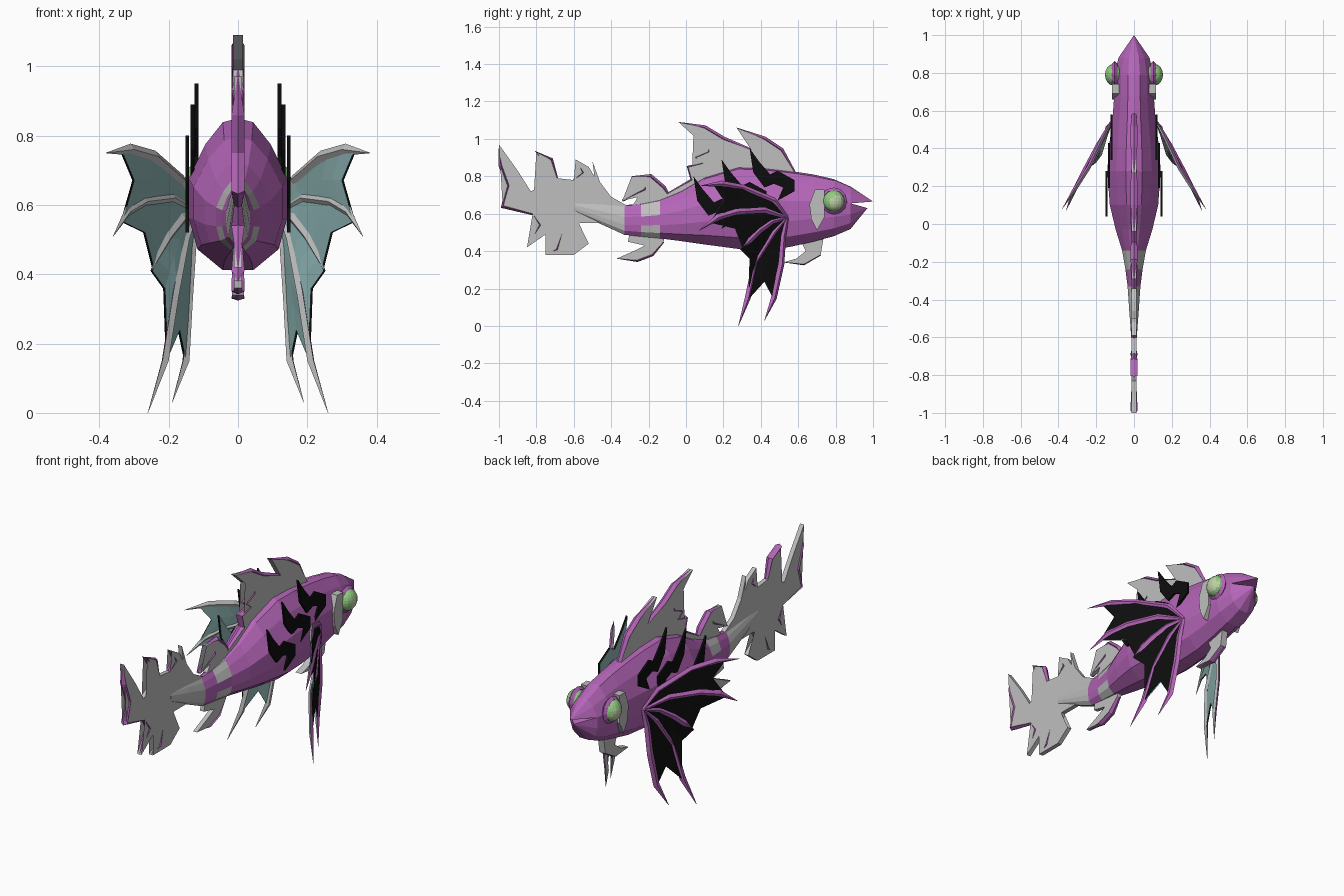
import bpy, bmesh, math
from mathutils import Vector

cube = bpy.data.objects.get("Cube")
if cube:
    bpy.data.objects.remove(cube, do_unlink=True)


def material(name, rgb):
    m = bpy.data.materials.new(name)
    m.use_nodes = True
    m.diffuse_color = (*rgb, 1)
    m.node_tree.nodes["Principled BSDF"].inputs["Base Color"].default_value = (*rgb, 1)
    return m


purple = material("purple", (.46, .13, .48))
grey = material("light grey", (.52, .52, .52))
black = material("black", (.004, .004, .004))
teal = material("teal", (.27, .46, .46))
green = material("eye green", (.28, .60, .22))
pale = material("eye pale green", (.52, .64, .38))


def finish(name, bm, mats, recalc=True, rule=None):
    """Turn a bmesh into an object, choosing face colours with a rule."""
    if recalc:
        bmesh.ops.recalc_face_normals(bm, faces=bm.faces)
    bm.normal_update()
    if rule:
        for f in bm.faces:
            f.material_index = rule(f)
    mesh = bpy.data.meshes.new(name)
    bm.to_mesh(mesh)
    bm.free()
    for m in mats:
        mesh.materials.append(m)
    ob = bpy.data.objects.new(name, mesh)
    bpy.context.scene.collection.objects.link(ob)
    return ob


def plate(name, outline, x0, x1, mats, rule=None):
    """Flat plate from a side outline in hundredths (y, z)."""
    bm = bmesh.new()
    a, b = [[bm.verts.new((x, y / 100, z / 100)) for y, z in outline] for x in (x0, x1)]
    caps = [bm.faces.new(a), bm.faces.new(b)]
    n = len(a)
    for i in range(n):
        j = (i + 1) % n
        bm.faces.new((a[i], a[j], b[j], b[i]))
    bmesh.ops.triangulate(bm, faces=caps)
    return finish(name, bm, mats, rule=rule)


def rib(name, path, r, depth, n, mats):
    """Tapered diamond-section spine; first colour on the side facing n."""
    bm = bmesh.new()
    rings = []
    last = len(path) - 1
    for i, p in enumerate(path):
        t = (path[min(i + 1, last)] - path[max(i - 1, 0)]).normalized()
        side = t.cross(n).normalized()
        k = .06 if i == last else (.6 if i == 0 else 1)
        rings.append([bm.verts.new(p + d * k) for d in
                      (side * r, n * depth, -side * r, -n * depth)])
    for a, b in zip(rings, rings[1:]):
        for i in range(4):
            j = (i + 1) % 4
            bm.faces.new((a[i], a[j], b[j], b[i]))
    bm.faces.new(rings[0])
    bm.faces.new(rings[-1])
    finish(name, bm, mats, rule=lambda f: 0 if f.normal.dot(n) > 0 else len(mats) - 1)


def rim(name, pts, r=.013):
    path = [Vector((0, y / 100, z / 100)) for y, z in pts]
    rib(name, path, r, .019, Vector((1, 0, 0)), [purple])


# Body: rings of (y, top, bottom, half width), nose to tail stalk
stations = [(.88, .745, .515, .085), (.79, .785, .475, .105), (.68, .81, .445, .108),
            (.55, .83, .415, .118), (.42, .845, .405, .135), (.28, .85, .405, .146),
            (.10, .795, .43, .132), (-.03, .72, .45, .10), (-.14, .675, .465, .065),
            (-.24, .655, .475, .047), (-.33, .645, .485, .035), (-.46, .66, .545, .026),
            (-.60, .67, .61, .015)]
half = [(0, 1), (.3, .95), (.65, .66), (.97, .22), (.97, -.3), (.8, -.7), (.3, -.97)]
section = half + [(-a, b) for a, b in reversed(half[1:])]
count = len(section)
bm = bmesh.new()
rings = [[bm.verts.new((a * w, y, (top + bot) / 2 + b * (top - bot) / 2)) for a, b in section]
         for y, top, bot, w in stations]
for a, b in zip(rings, rings[1:]):
    for i in range(count):
        j = (i + 1) % count
        bm.faces.new((a[i], a[j], b[j], b[i]))
bm.faces.new(rings[-1])
# Snout and lower jaw with an open mouth between them
snout, jaw = bm.verts.new((0, 1, .665)), bm.verts.new((0, .97, .63))
head = rings[0]
for i in range(count):
    bm.faces.new((head[i], head[(i + 1) % count], jaw if 3 <= i < 10 else snout))
bm.faces.new((snout, head[3], head[10]))
bm.faces.new((jaw, head[10], head[3]))


def body_colour(f):
    c = f.calc_center_median()
    blotch = -.24 < c.y < -.14 and not .53 < c.z < .60
    return 1 if c.y < -.33 or blotch else 0


finish("body", bm, [purple, grey], rule=body_colour)

# Upright fins along the centre line
tail = [(-100, 97), (-90, 83), (-83, 72), (-74, 76), (-75, 85), (-80, 93), (-72, 89), (-69, 79),
        (-60, 78), (-55, 82), (-59, 89), (-52, 85), (-49, 80), (-50, 88), (-46, 77), (-40, 69),
        (-31, 64), (-31, 52), (-46, 55), (-57, 55), (-60, 50), (-52, 44), (-60, 38), (-75, 38),
        (-69, 41), (-66, 50), (-75, 49), (-85, 42), (-78, 54), (-82, 60), (-98, 64), (-95, 75),
        (-99, 86)]
dorsal = [(58, 82), (51, 94), (42, 100), (27, 106), (35, 94), (20, 100), (10, 106), (-4, 109),
          (4, 102), (13, 99), (12, 93), (5, 90), (9, 87), (1, 85), (3, 78), (-11, 70),
          (0, 66), (30, 78), (55, 78)]
rear_dorsal = [(-29, 80), (-19, 80), (-12, 74), (-9, 69), (-14, 62), (-30, 62), (-25, 69),
               (-34, 67), (-22, 73), (-21, 77)]
anal = [(-11, 49), (-12, 45), (-18, 38), (-26, 35), (-37, 36), (-28, 40), (-22, 43),
        (-31, 45), (-30, 51)]
ventral = [(74, 50), (72, 38), (63, 33), (52, 34), (59, 36), (64, 40), (61, 46)]
for name, outline, thick in (("tail_fin", tail, .012), ("dorsal_fin", dorsal, .014),
                             ("rear_dorsal_fin", rear_dorsal, .012), ("anal_fin", anal, .012),
                             ("ventral_fin", ventral, .018)):
    plate(name, outline, -thick, thick, [grey])

# Purple rims on the fin edges
rim("tail_rear_rim", tail[29:] + tail[:1])
rim("tail_lower_rim", [tail[29], tail[28], tail[27]], .01)
rim("tail_upper_rim", tail[4:8][::-1], .01)
rim("tail_spike_rim", [tail[8], tail[9], tail[10]], .01)
rim("tail_bottom_rim", tail[23:26][::-1], .01)
rim("dorsal_front_rim", dorsal[:4])
rim("dorsal_rear_rim", dorsal[4:8])
rim("dorsal_back_rim", dorsal[9:16][::-1], .008)
rim("rear_dorsal_rim", rear_dorsal[:4][::-1])
rim("rear_dorsal_back_rim", rear_dorsal[7:], .01)
rim("anal_rim", anal[1:5], .008)
rim("ventral_rim", ventral[1:4], .006)

# Pectoral fin spines, (x, y, z) in hundredths for the left side
root = (12, 54, 58)
spines = [[root, (16, 47, 67), (24, 30, 74), (31, 19, 76), (38, 8, 75)],
          [root, (19, 42, 62), (27, 27, 61), (32, 17, 58), (36, 7, 51)],
          [root, (16, 46, 56), (20, 39, 51), (23, 34, 46), (25, 29, 41)],
          [root, (15, 47, 50), (18, 37, 34), (21, 33, 15), (26, 28, 0)],
          [root, (13, 52, 48), (14, 51, 33), (15, 47, 15), (19, 42, 3)]]


def at(path, t):
    t = min(t, .9999) * (len(path) - 1)
    i = int(t)
    return path[i].lerp(path[i + 1], t - i)


flame = [(0, 0), (5, -7), (11, -14), (15, -12), (24, -17), (24, -23), (15, -28), (18, -21),
         (13, -19), (8, -21), (2, -13)]
cheek = [(66, 65), (69, 73), (74, 73), (73, 66), (74, 58), (70, 51), (67, 57)]

for s, side in ((1, "left"), (-1, "right")):
    out = Vector((s * .9, .43, 0)).normalized()
    paths = [[Vector((s * x, y, z)) / 100 for x, y, z in sp] for sp in spines]
    for i, p in enumerate(paths):
        rib(f"{side}_fin_spine_{i + 1}", p, .017, .011, out, [purple, grey])

    # Webbing: dark outer sheet and teal inner sheet, scalloped between spines
    bm = bmesh.new()
    for p, q, tp, tq in zip(paths, paths[1:], (.85, .85, 1, .78), (.85, .95, .72, .76)):
        for layer in (1, -1):
            rows = []
            for k in range(7):
                u = k / 6
                mid = (at(p, u * tp * .82) + at(q, u * tq * .82)) / 2
                rows.append([bm.verts.new(v + out * layer * .003)
                             for v in (at(p, u * tp), mid, at(q, u * tq))])
            for a, b in zip(rows, rows[1:]):
                for c in (0, 1):
                    f = bm.faces.new((a[c], a[c + 1], b[c + 1], b[c]))
                    f.normal_update()
                    f.material_index = 0 if layer > 0 else 1
                    if f.normal.dot(out) * layer < 0:
                        f.normal_flip()
    finish(f"{side}_fin_web", bm, [black, teal], recalc=False)

    # Flame-shaped side stripes, teal behind
    for i, (y, z, x) in enumerate(((34, 95, .114), (19, 89, .126), (4, 80, .141))):
        plate(f"{side}_flame_{i + 1}", [(y + a, z + b) for a, b in flame], s * x, s * (x + .011),
              [black, teal], lambda f: 1 if f.normal.x * s < -.5 else 0)

    # Cheek patch, eye socket and eye
    plate(f"{side}_cheek", cheek, s * .08, s * .116, [grey])
    bpy.ops.mesh.primitive_torus_add(major_segments=12, minor_segments=4, major_radius=.058,
                                     minor_radius=.014, location=(s * .102, .79, .668),
                                     rotation=(0, math.pi / 2, 0))
    socket = bpy.context.object
    socket.name = f"{side}_eye_socket"
    socket.data.materials.append(purple)
    bm = bmesh.new()
    bmesh.ops.create_uvsphere(bm, u_segments=16, v_segments=12, radius=.057)
    for v in bm.verts:
        v.co = Vector((v.co.x * .8 + s * .108, v.co.y + .79, v.co.z + .668))
    finish(f"{side}_eye", bm, [green, pale],
           rule=lambda f: 1 if f.normal.dot(Vector((s * .9, .3, -.2))) > .8 else 0)
